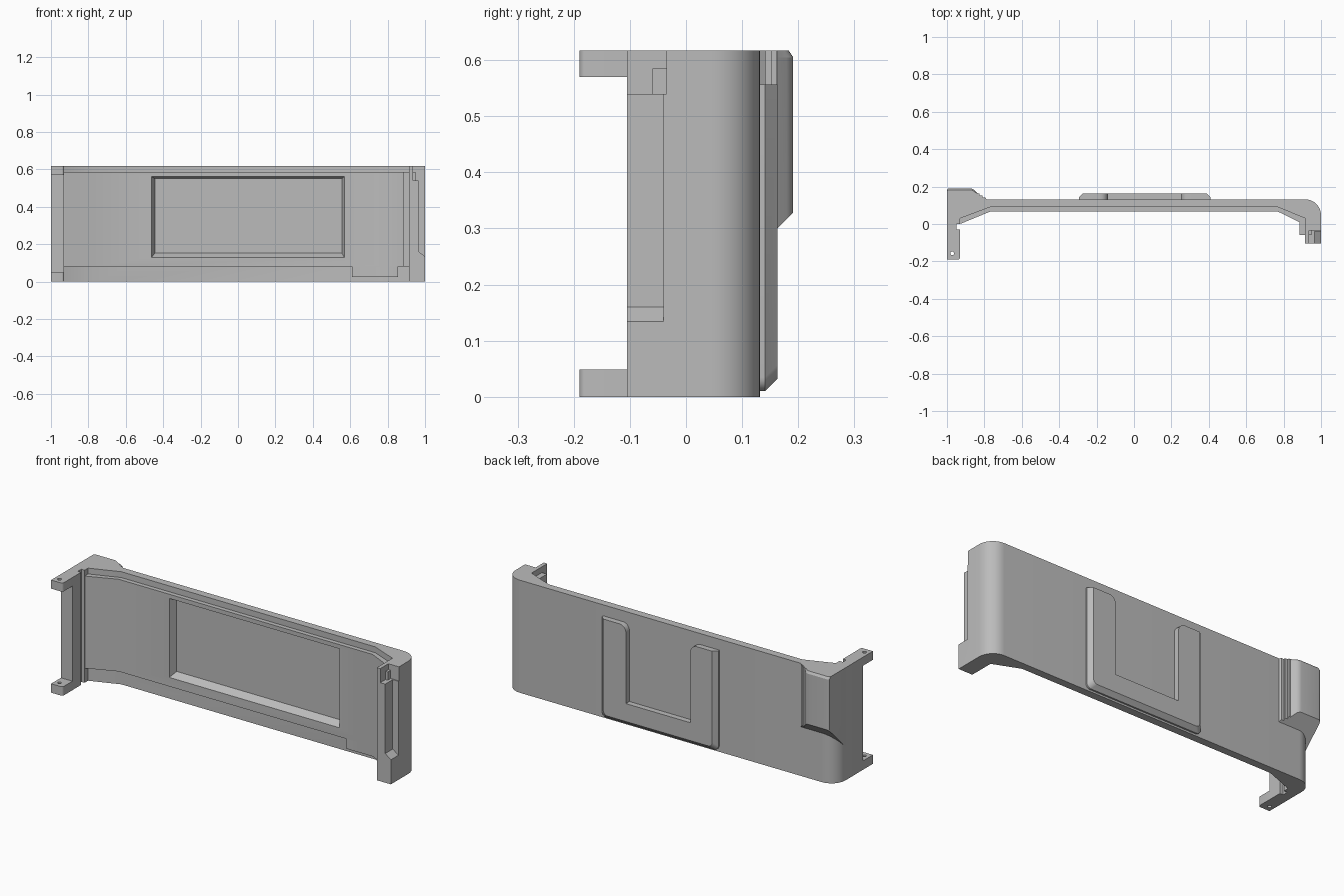
import bpy, bmesh, math

if "Cube" in bpy.data.objects:
    bpy.data.objects.remove(bpy.data.objects["Cube"])

H = 0.617
grey = bpy.data.materials.new("plain grey")
grey.diffuse_color = (0.5, 0.5, 0.5, 1)
grey.use_nodes = True
grey.node_tree.nodes["Principled BSDF"].inputs["Base Color"].default_value = grey.diffuse_color


def loft(name, a, b):
    """Solid between two matching loops of 3D points."""
    bm = bmesh.new()
    va, vb = [bm.verts.new(p) for p in a], [bm.verts.new(p) for p in b]
    bm.faces.new(va)
    bm.faces.new(vb)
    for i in range(len(va)):
        j = (i + 1) % len(va)
        bm.faces.new((va[i], va[j], vb[j], vb[i]))
    bmesh.ops.recalc_face_normals(bm, faces=bm.faces)
    me = bpy.data.meshes.new(name)
    bm.to_mesh(me)
    bm.free()
    me.materials.append(grey)
    ob = bpy.data.objects.new(name, me)
    bpy.context.collection.objects.link(ob)
    return ob


def prism(name, pts, z0, z1):
    """Upright prism; z0 may be a rule giving the lower height from x, y."""
    low = z0 if callable(z0) else (lambda x, y: z0)
    return loft(name, [(x, y, low(x, y)) for x, y in pts], [(x, y, z1) for x, y in pts])


def rect(x0, y0, x1, y1):
    return [(x0, y0), (x1, y0), (x1, y1), (x0, y1)]


def arc(cx, cy, r, a0, a1, n=10):
    return [(cx + r * math.cos(math.radians(a0 + (a1 - a0) * i / n)),
             cy + r * math.sin(math.radians(a0 + (a1 - a0) * i / n))) for i in range(n + 1)]


def cut(ob, cutters):
    bpy.context.view_layer.objects.active = ob
    for c in cutters:
        c.hide_render = True
        m = ob.modifiers.new("cut", 'BOOLEAN')
        m.operation, m.solver, m.object = 'DIFFERENCE', 'EXACT', c
        bpy.ops.object.modifier_apply(modifier=m.name)


# Outer shell: long wall with rounded corners and two returning ends
shell = prism("shell",
              [(-1, -0.105)] + arc(-0.915, 0.047, 0.085, 180, 90)
              + arc(0.915, 0.047, 0.085, 90, 0)
              + [(1, -0.105), (0.915, -0.105), (0.915, 0.03), (0.77, 0.09),
                 (-0.77, 0.09), (-0.93, 0.03), (-0.93, 0.0), (-0.95, 0.0),
                 (-0.95, -0.03), (-0.93, -0.03), (-0.93, -0.105)], 0, H)

# Thicker inner lining, set back from the top and bottom edges
lining = prism("inner_lining",
               [(-0.94, 0.002), (-0.925, 0.002), (-0.77, 0.066), (0.77, 0.066),
                (0.885, 0.01), (0.885, -0.06), (0.95, -0.06), (0.95, 0.03),
                (0.77, 0.11), (-0.77, 0.11), (-0.94, 0.04)], 0.08, 0.585)

# Small tab under the lining
prism("lower_tab", [(0.61, 0.068), (0.77, 0.068), (0.855, 0.027),
                    (0.855, 0.065), (0.77, 0.1), (0.61, 0.1)], 0.025, 0.09)

# Rectangular pocket with sloping sides
def frame(x0, x1, z0, z1, y):
    return [(x0, y, z0), (x1, y, z0), (x1, y, z1), (x0, y, z1)]

pocket = loft("pocket_cutter", frame(-0.47, 0.575, 0.12, 0.567, 0.05),
              frame(-0.445, 0.555, 0.152, 0.55, 0.105))
cut(lining, [pocket])

# Slot in the right end
slot = prism("slot_cutter", rect(0.966, -0.2, 1.1, -0.04),
             lambda x, y: 0.16 - 0.75 * (x - 0.966), 1)
notch = prism("notch_cutter", rect(0.936, -0.2, 1.1, -0.035), 0.54, 1)
cut(shell, [pocket, slot, notch])

# Hinge lugs with pin holes on the left end
pin = prism("pin_cutter", arc(-0.972, -0.157, 0.01, 0, 345, 23), -1, 2)
for name, z0, z1 in (("lower_lug", 0, 0.049), ("upper_lug", 0.57, H)):
    lug = prism(name, [(-1, -0.1), (-1, -0.19)] + arc(-0.942, -0.178, 0.012, -90, 0, 4)
                + [(-0.93, -0.1)], z0, z1)
    cut(lug, [pin])

# Thick block on the back left corner, sloped underneath, stepped on its inner side
block = prism("corner_block",
      [(-1, 0.04), (-1, 0.175)] + arc(-0.985, 0.175, 0.016, 150, 90, 3)
      + arc(-0.88, 0.151, 0.04, 90, 45, 5)
      + [(-0.835, 0.162), (-0.825, 0.162), (-0.825, 0.152), (-0.81, 0.152),
         (-0.81, 0.142), (-0.795, 0.142), (-0.785, 0.125), (-0.92, 0.1)],
      lambda x, y: y + 0.137, H - 0.012)
top = max(v.co.z for v in block.data.vertices)
cap = [(v.co.x, v.co.y) for v in block.data.vertices if v.co.z > top - 1e-5]
loft("corner_block_cap", [(x, y, top) for x, y in cap],
     [(x, y - (0.008 if y > 0.17 else 0), H) for x, y in cap])

# U shaped rail on the back, chamfered along the outer sides and bottom
def rail(y, c):
    r = 0.025
    outer = ([(-0.295 + c, 0.557)] + arc(-0.295 + c + r, 0.01 + c + r, r, 180, 270, 6)
             + arc(0.41 - c - r, 0.01 + c + r, r, 270, 360, 6) + [(0.41 - c, 0.557)])
    inner = (arc(0.29, 0.517, 0.04, 90, 180, 6) + [(0.25, 0.13), (-0.14, 0.13)]
             + arc(-0.18, 0.517, 0.04, 0, 90, 6))
    return [(x, y, z) for x, z in outer + inner]

loft("rail_base", rail(0.12, 0), rail(0.141, 0))
loft("rail_face", rail(0.141, 0), rail(0.163, 0.022))

# Remove helpers and smooth the rounded parts
for ob in list(bpy.data.objects):
    if ob.hide_render:
        bpy.data.objects.remove(ob)
for ob in bpy.data.objects:
    ob.select_set(True)
bpy.context.view_layer.objects.active = shell
bpy.ops.object.shade_smooth_by_angle(angle=math.radians(30))
